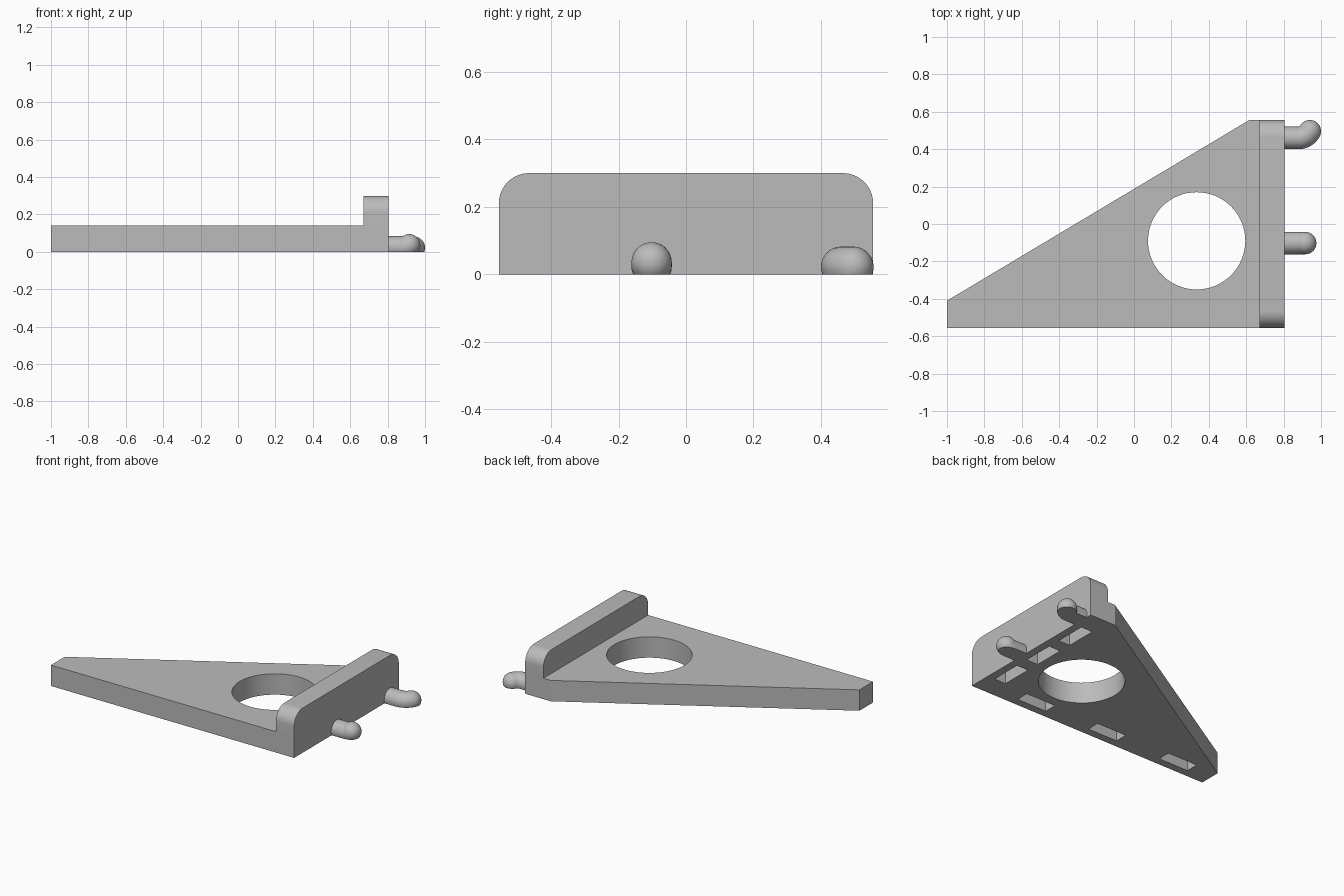
import bpy, bmesh
from math import sin, cos, pi, radians
from mathutils import Vector

cube = bpy.data.objects.get("Cube")
if cube:
    bpy.data.objects.remove(cube, do_unlink=True)

grey = bpy.data.materials.new("light grey")
grey.use_nodes = True
grey.diffuse_color = (0.5, 0.5, 0.5, 1)
grey.node_tree.nodes["Principled BSDF"].inputs["Base Color"].default_value = (0.5, 0.5, 0.5, 1)


def to_object(name, bm):
    bmesh.ops.recalc_face_normals(bm, faces=bm.faces)
    mesh = bpy.data.meshes.new(name)
    bm.to_mesh(mesh)
    bm.free()
    mesh.materials.append(grey)
    ob = bpy.data.objects.new(name, mesh)
    bpy.context.collection.objects.link(ob)
    return ob


def prism(name, outline, depth):
    """Extrude a closed 3D outline along a depth vector."""
    bm = bmesh.new()
    face = bm.faces.new([bm.verts.new(p) for p in outline])
    out = bmesh.ops.extrude_face_region(bm, geom=[face])
    moved = [v for v in out["geom"] if isinstance(v, bmesh.types.BMVert)]
    bmesh.ops.translate(bm, verts=moved, vec=depth)
    return to_object(name, bm)


def activate(ob):
    bpy.ops.object.select_all(action="DESELECT")
    ob.select_set(True)
    bpy.context.view_layer.objects.active = ob


def combine(ob, other, operation):
    activate(ob)
    mod = ob.modifiers.new("combine", "BOOLEAN")
    mod.object, mod.operation, mod.solver = other, operation, "EXACT"
    bpy.ops.object.modifier_apply(modifier=mod.name)
    bpy.data.objects.remove(other, do_unlink=True)


def smooth(ob):
    activate(ob)
    bpy.ops.object.shade_smooth_by_angle(angle=radians(30))


# Tapered base plate
HALF, END, FACE = 0.555, 0.805, 0.67
plan = [(-1, -HALF), (END, -HALF), (END, HALF), (0.615, HALF), (-1, -0.41)]
body = prism("bracket_body", [(x, y, 0) for x, y in plan], (0, 0, 0.14))

# Upright end wall with rounded top corners
RAD, TOP = 0.09, 0.3
arc = [i * pi / 20 for i in range(11)]
right = [(HALF - RAD + RAD * cos(a), TOP - RAD + RAD * sin(a)) for a in arc]
left = [(-y, z) for y, z in reversed(right)]
wall_outline = [(-HALF, 0), (HALF, 0)] + right + left
wall = prism("end_wall", [(FACE, y, z) for y, z in wall_outline], (END - FACE, 0, 0))
combine(body, wall, "UNION")

# Round through hole
circle = [i * 2 * pi / 64 for i in range(64)]
hole = prism("hole_cutter", [(0.335 + 0.26 * cos(a), -0.09 + 0.26 * sin(a), -0.1) for a in circle],
             (0, 0, 0.5))
combine(body, hole, "DIFFERENCE")


# Rectangular pockets in the underside
def pocket(x, y, width, length):
    corners = [(-1, -1), (1, -1), (1, 1), (-1, 1)]
    cutter = prism("pocket_cutter", [(x + sx * width / 2, y + sy * length / 2, -0.05)
                                     for sx, sy in corners], (0, 0, 0.15))
    combine(body, cutter, "DIFFERENCE")


for step in (-1, 0, 1):
    pocket(-0.175 + step * 0.555, -0.46, 0.22, 0.085)
    pocket(0.71, step * 0.3, 0.085, 0.21)
smooth(body)


def peg(name, y, z, straight, bend_radius, bend, side):
    """Round hooked peg with a domed tip and a flat underside."""
    r, along, side = 0.06, Vector((1, 0, 0)), Vector(side)
    up = along.cross(side)
    stations = [(Vector((END, y, z)), 0, r)]
    for i in range(13):
        a = bend * i / 12
        c = Vector((straight, y, z)) + bend_radius * (sin(a) * along + (1 - cos(a)) * side)
        stations.append((c, a, r))
    tip = c
    for i in range(1, 11):
        p = i * pi / 20
        forward = cos(bend) * along + sin(bend) * side
        stations.append((tip + r * sin(p) * forward, bend, r * cos(p)))
    bm = bmesh.new()
    rings = []
    for c, a, size in stations:
        n = cos(a) * side - sin(a) * along
        rings.append([bm.verts.new(c + size * (cos(t) * n + sin(t) * up)) for t in circle[::2]])
    count = len(rings[0])
    for low, high in zip(rings, rings[1:]):
        for i in range(count):
            j = (i + 1) % count
            bm.faces.new((low[i], low[j], high[j], high[i]))
    bm.faces.new(rings[0])
    bmesh.ops.remove_doubles(bm, verts=bm.verts, dist=0.0001)
    bmesh.ops.bisect_plane(bm, geom=bm.verts[:] + bm.edges[:] + bm.faces[:],
                           plane_co=(0, 0, 0), plane_no=(0, 0, 1), clear_inner=True)
    bmesh.ops.holes_fill(bm, edges=[e for e in bm.edges if e.is_boundary])
    smooth(to_object(name, bm))


# One peg hooks sideways, the other upwards
peg("side_hook_peg", 0.46, 0.022, 0.88, 0.068, radians(62), (0, 1, 0))
peg("raised_peg", -0.102, 0.024, 0.885, 0.047, radians(40), (0, 0, 1))
